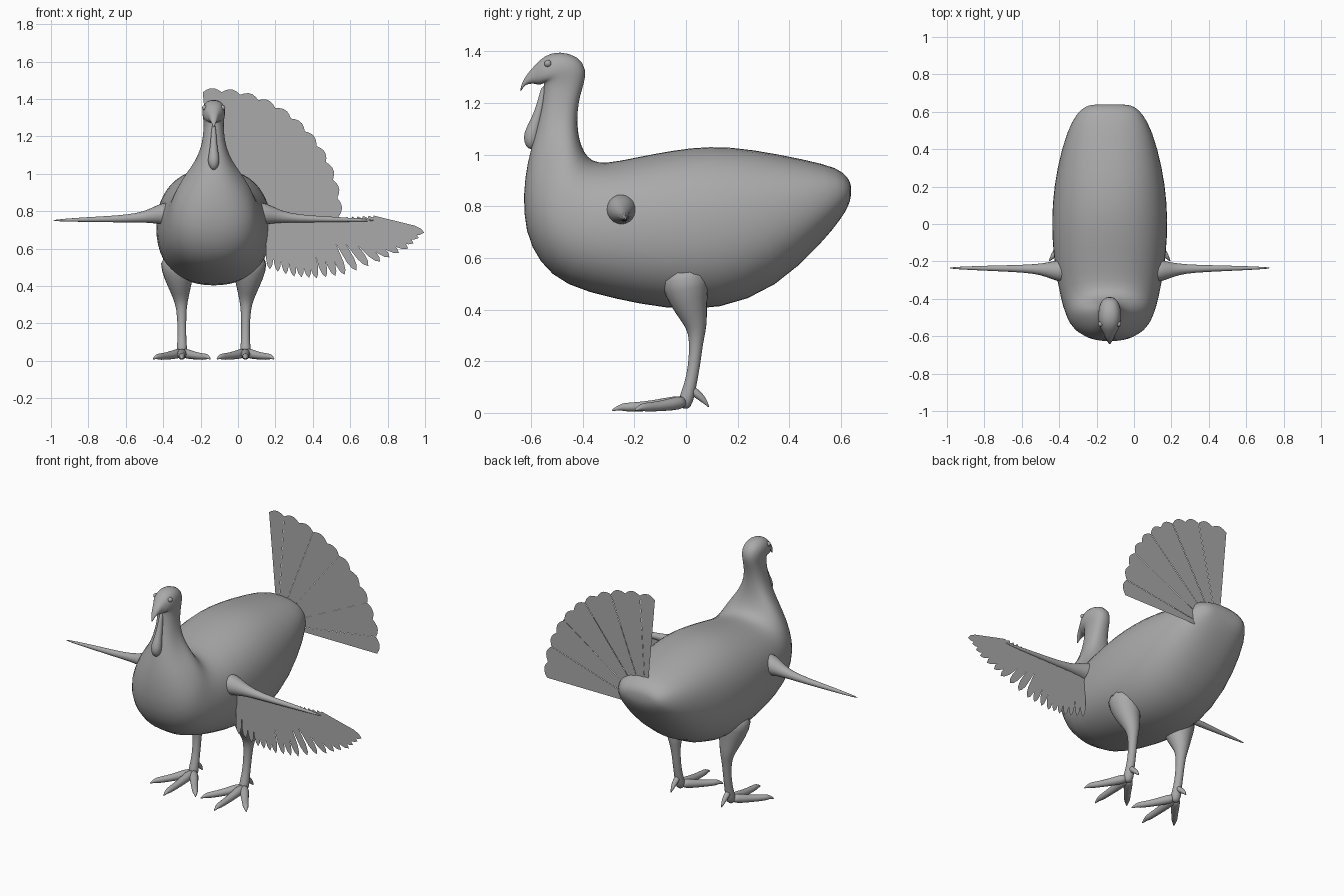
import bpy, bmesh, math
from mathutils import Vector

cube = bpy.data.objects.get("Cube")
if cube:
    bpy.data.objects.remove(cube, do_unlink=True)

CX = -0.13  # the bird's own centre line

grey = bpy.data.materials.new("plain grey")
grey.use_nodes = True
grey.diffuse_color = (0.4, 0.4, 0.4, 1)
grey.node_tree.nodes["Principled BSDF"].inputs["Base Color"].default_value = (0.4, 0.4, 0.4, 1)


def finish(name, bm, subdivide=0, smooth=True):
    bmesh.ops.recalc_face_normals(bm, faces=bm.faces)
    mesh = bpy.data.meshes.new(name)
    bm.to_mesh(mesh)
    bm.free()
    mesh.materials.append(grey)
    obj = bpy.data.objects.new(name, mesh)
    bpy.context.collection.objects.link(obj)
    if smooth:
        for p in mesh.polygons:
            p.use_smooth = True
    if subdivide:
        mod = obj.modifiers.new("Subdivision", "SUBSURF")
        mod.levels = mod.render_levels = subdivide
    return obj


def skin(bm, rings):
    """Bridge successive vertex rings and cap both ends."""
    n = len(rings[0])
    for a, b in zip(rings, rings[1:]):
        for i in range(n):
            j = (i + 1) % n
            bm.faces.new((a[i], a[j], b[j], b[i]))
    bm.faces.new(rings[0])
    bm.faces.new(rings[-1])


def tube(name, points, sides=10):
    """Tapered limb through (x, y, z, radius) points."""
    bm = bmesh.new()
    pos = [Vector(p[:3]) for p in points]
    rings = []
    for k, p in enumerate(points):
        d = (pos[min(k + 1, len(pos) - 1)] - pos[max(k - 1, 0)]).normalized()
        ref = Vector((0, 0, 1)) if abs(d.z) < 0.8 else Vector((1, 0, 0))
        u = d.cross(ref).normalized()
        v = d.cross(u)
        rings.append([bm.verts.new(pos[k] + p[3] * (u * math.cos(t) + v * math.sin(t)))
                      for t in (math.tau * i / sides for i in range(sides))])
    skin(bm, rings)
    return finish(name, bm, 1)


# Body, neck, head and beak: back y, z, then belly y, z, then half width
profile = [
    (.64, .88, .64, .84, .09), (.63, .91, .63, .80, .13), (.59, .95, .60, .75, .175),
    (.47, .98, .53, .66, .23), (.25, 1.025, .35, .48, .285), (.09, 1.037, .13, .395, .31),
    (-.05, 1.02, -.08, .40, .312), (-.2, .99, -.28, .44, .295), (-.31, .967, -.47, .49, .265),
    (-.365, .975, -.57, .58, .24), (-.395, 1.01, -.625, .70, .215), (-.413, 1.06, -.632, .85, .16),
    (-.42, 1.11, -.615, .97, .105), (-.42, 1.17, -.585, 1.08, .07), (-.41, 1.23, -.56, 1.17, .057),
    (-.393, 1.28, -.55, 1.25, .053), (-.385, 1.33, -.55, 1.28, .058), (-.415, 1.382, -.555, 1.275, .062),
    (-.49, 1.402, -.56, 1.272, .06), (-.55, 1.385, -.575, 1.27, .047), (-.585, 1.345, -.585, 1.275, .031),
    (-.615, 1.315, -.605, 1.275, .022), (-.637, 1.275, -.625, 1.27, .011), (-.643, 1.245, -.638, 1.247, .003),
]
bm = bmesh.new()
rings = []
SIDES = 24
for yt, zt, yb, zb, w in profile:
    ring = []
    for i in range(SIDES):
        t = math.tau * i / SIDES
        c, s = (math.copysign(abs(f) ** 0.88, f) for f in (math.cos(t), math.sin(t)))
        ring.append(bm.verts.new((CX + w * s, (yt + yb) / 2 + c * (yt - yb) / 2,
                                  (zt + zb) / 2 + c * (zt - zb) / 2)))
    rings.append(ring)
skin(bm, rings)
finish("body_neck_and_head", bm, 1)

# Throat flap
tube("throat_flap", [(CX, -.55, 1.27, .01), (CX, -.56, 1.2, .016), (CX, -.58, 1.13, .022),
                     (CX, -.598, 1.08, .034), (CX, -.60, 1.045, .03), (CX, -.60, 1.02, .01)])

for side, label in ((1, "left"), (-1, "right")):
    def at(x, y, z, r):
        return (CX + side * x, y, z, r)

    # Eye
    bm = bmesh.new()
    bmesh.ops.create_uvsphere(bm, u_segments=12, v_segments=8, radius=.014)
    bmesh.ops.translate(bm, verts=bm.verts, vec=(CX + side * .048, -.535, 1.353))
    finish(label + "_eye", bm)

    # Wing arm
    tube(label + "_wing_arm", [at(.2, -.25, .79, .075), at(.28, -.25, .785, .06), at(.33, -.245, .775, .042),
                               at(.4, -.24, .765, .026), at(.52, -.238, .758, .019), at(.7, -.236, .755, .013),
                               at(.87, -.235, .75, .004)])
    # Thigh and shank
    tube(label + "_leg", [at(.19, -.01, .57, .11), at(.19, 0, .48, .095), at(.182, .02, .4, .066),
                          at(.175, .043, .335, .043), at(.172, .04, .28, .028), at(.17, .032, .18, .024),
                          at(.17, .015, .1, .025), at(.17, 0, .05, .032), at(.17, -.01, .015, .02)])
    # Three front toes with claws, one rear spur
    for name, dx, dy in (("inner", -.155, -.2), ("middle", 0, -.29), ("outer", .155, -.2)):
        tube(f"{label}_{name}_toe", [at(.17 + dx * f, dy * f, z, r) for f, z, r in
                                    ((0, .045, .032), (.3, .032, .026), (.6, .024, .02),
                                     (.82, .022, .019), (.88, .022, .012), (1, .008, .003))], 8)
    tube(label + "_rear_spur", [at(.17, .01, .1, .02), at(.17, .04, .075, .018),
                                at(.17, .07, .05, .014), at(.17, .09, .02, .004)], 8)

# Left wing feathers: flat leaves fanning from the arm
tips = [(.17, .49), (.3, .45), (.42, .44), (.57, .46), (.76, .53), (.91, .60), (.995, .685)]
COUNT = 19


def along(path, f):
    f *= len(path) - 1
    k = min(int(f), len(path) - 2)
    return Vector(path[k]).lerp(Vector(path[k + 1]), f - k)


bm = bmesh.new()
for i in range(COUNT):
    f = i / (COUNT - 1)
    root = Vector((.17 + .55 * f, .752))
    tip = along(tips, f)
    d = tip - root
    wide = Vector((-d.y, d.x)).normalized() * (.019 + .006 * f)
    y = -.236 + .002 * (i % 2)
    outline = [root - wide, root + wide, root + d * .8 + wide, root + d * .93 + wide * .65, tip,
               root + d * .93 - wide * .65, root + d * .8 - wide]
    bm.faces.new([bm.verts.new((p.x, y, p.y)) for p in outline])
finish("left_wing_feathers", bm, smooth=False)

# Tail fan: quarter circle of scalloped feathers
bm = bmesh.new()
FEATHERS, SPREAD = 11, math.radians(95)
for i in range(FEATHERS):
    y = .567 + .002 * (i % 2)
    outline = [(0, 0)]
    for k in range(6):
        a = SPREAD * (i + k / 5) / FEATHERS
        r = .668 + .02 * math.sin(math.pi * k / 5)
        outline.append((r * math.cos(a), r * math.sin(a)))
    bm.faces.new([bm.verts.new((CX + x, y, .77 + z)) for x, z in outline])
finish("tail_fan", bm, smooth=False)
